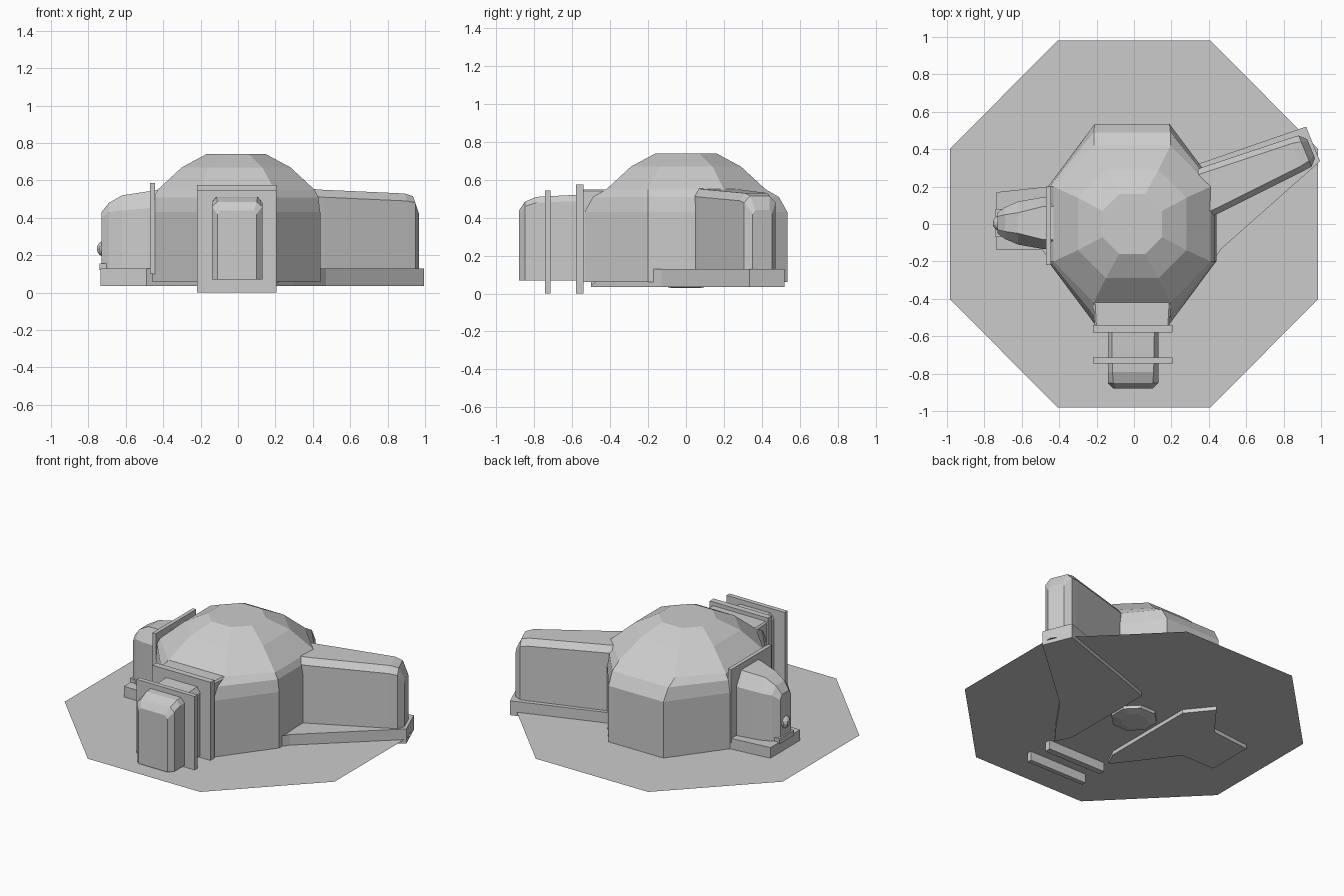
import bpy, bmesh, math
from mathutils import Vector

if "Cube" in bpy.data.objects:
    bpy.data.objects.remove(bpy.data.objects["Cube"])


def finish(name, bm):
    bmesh.ops.recalc_face_normals(bm, faces=bm.faces[:])
    me = bpy.data.meshes.new(name)
    bm.to_mesh(me)
    bm.free()
    ob = bpy.data.objects.new(name, me)
    bpy.context.collection.objects.link(ob)
    return ob


def loft(name, rings):
    """Skin closed rings with equal point counts and cap both ends."""
    bm = bmesh.new()
    rows = [[bm.verts.new(p) for p in r] for r in rings]
    n = len(rows[0])
    for a, b in zip(rows, rows[1:]):
        for i in range(n):
            j = (i + 1) % n
            bm.faces.new((a[i], a[j], b[j], b[i]))
    bm.faces.new(rows[0][::-1])
    bm.faces.new(rows[-1])
    return finish(name, bm)


def octagon(a, b, z, cut_x, cut_y, cx=-0.01):
    q = [(a, -cut_y), (a, cut_y), (cut_x, b), (-cut_x, b),
         (-a, cut_y), (-a, -cut_y), (-cut_x, -b), (cut_x, -b)]
    return [(x + cx, y, z) for x, y in q]


def box(name, x0, x1, y0, y1, z0, z1):
    q = [(x0, y0), (x1, y0), (x1, y1), (x0, y1)]
    return loft(name, [[(x, y, z) for x, y in q] for z in (z0, z1)])


def plinth(name, pts):
    """Slab from a plan outline; each point carries its own top height."""
    return loft(name, [[(x, y, 0.035) for x, y, t in pts], pts])


def tunnel(name, origin, angle, stations):
    """Chamfered passage; stations are (distance, half_width, wall_top, top, base)."""
    d = Vector((math.cos(angle), math.sin(angle), 0))
    s = Vector((-d.y, d.x, 0))
    o = Vector(origin)
    rings = []
    for dist, w, wall, top, base, inset in stations:
        c = o + d * dist
        prof = [(-w, base), (w, base), (w, wall), (w - inset, top),
                (inset - w, top), (-w, wall)]
        rings.append([c + s * u + Vector((0, 0, v)) for u, v in prof])
    return loft(name, rings)


# Ground pad: a single flat octagon
bm = bmesh.new()
bm.faces.new([bm.verts.new(p) for p in octagon(0.985, 0.98, 0.06, 0.41, 0.40, 0)])
finish("ground_pad", bm)

# Domed main hall
loft("main_dome", [octagon(*r) for r in (
    (0.45, 0.535, 0.06, 0.20, 0.20),
    (0.45, 0.535, 0.43, 0.20, 0.20),
    (0.44, 0.49, 0.51, 0.205, 0.20),
    (0.42, 0.42, 0.55, 0.205, 0.20),
    (0.29, 0.29, 0.67, 0.14, 0.14),
    (0.16, 0.16, 0.74, 0.07, 0.07))])
loft("under_pad_hub", [octagon(r, r, z, r * 0.42, r * 0.42, 0)
                       for r, z in ((0.08, 0.03), (0.13, 0.04), (0.13, 0.07))])

# Front airlock with two frames
tunnel("front_vestibule", (-0.01, 0, 0), -math.pi / 2, [
    (0.38, 0.21, 0.54, 0.55, 0.06, 0.01),
    (0.56, 0.20, 0.54, 0.55, 0.06, 0.01)])
tunnel("front_airlock", (-0.005, 0, 0), -math.pi / 2, [
    (0.50, 0.135, 0.49, 0.525, 0.07, 0.02),
    (0.79, 0.135, 0.48, 0.51, 0.07, 0.025),
    (0.85, 0.135, 0.46, 0.485, 0.07, 0.03),
    (0.88, 0.105, 0.42, 0.44, 0.07, 0.015)])
for i, (y0, y1, top) in enumerate(((-0.745, -0.715, 0.545), (-0.58, -0.54, 0.575))):
    box("front_frame_%d" % (i + 1), -0.22, 0.205, y0, y1, 0, top)

# Left pod with frame, ledge and knob
tunnel("left_pod", (0, 0.005, 0), math.pi, [
    (0.40, 0.14, 0.47, 0.555, 0.12, 0.05),
    (0.49, 0.138, 0.45, 0.54, 0.12, 0.05),
    (0.62, 0.115, 0.44, 0.52, 0.12, 0.06),
    (0.69, 0.085, 0.43, 0.48, 0.12, 0.04),
    (0.73, 0.055, 0.40, 0.43, 0.12, 0.02)])
box("left_frame", -0.47, -0.445, -0.22, 0.20, 0.10, 0.585)
box("left_ledge", -0.74, -0.58, -0.07, 0.08, 0.12, 0.155)
bpy.ops.mesh.primitive_uv_sphere_add(segments=10, ring_count=8, radius=0.042,
                                     location=(-0.715, 0.005, 0.235))
bpy.context.object.name = "left_knob"

# Long right wing, running outwards and slightly back
tunnel("right_wing", (0.36, 0.16, 0), math.radians(22.5), [
    (-0.08, 0.135, 0.52, 0.56, 0.10, 0.03),
    (0.06, 0.13, 0.51, 0.55, 0.10, 0.03),
    (0.55, 0.095, 0.49, 0.53, 0.10, 0.03),
    (0.60, 0.09, 0.48, 0.515, 0.10, 0.035),
    (0.635, 0.055, 0.42, 0.44, 0.10, 0.015)])

# Foundations that slope into the ground at the front
plinth("right_plinth", [(0.20, -0.50, 0.045), (0.30, -0.37, 0.13),
                        (0.47, -0.13, 0.13), (0.995, 0.335, 0.13),
                        (0.92, 0.52, 0.13), (0.34, 0.32, 0.13),
                        (0.15, 0.25, 0.13), (0.15, -0.40, 0.045)])
plinth("left_plinth", [(-0.22, -0.50, 0.06), (-0.17, -0.40, 0.06),
                       (-0.17, 0.25, 0.13), (-0.30, 0.41, 0.10),
                       (-0.46, 0.20, 0.13), (-0.735, 0.17, 0.13),
                       (-0.735, -0.14, 0.13), (-0.49, -0.14, 0.13),
                       (-0.32, -0.37, 0.13)])
